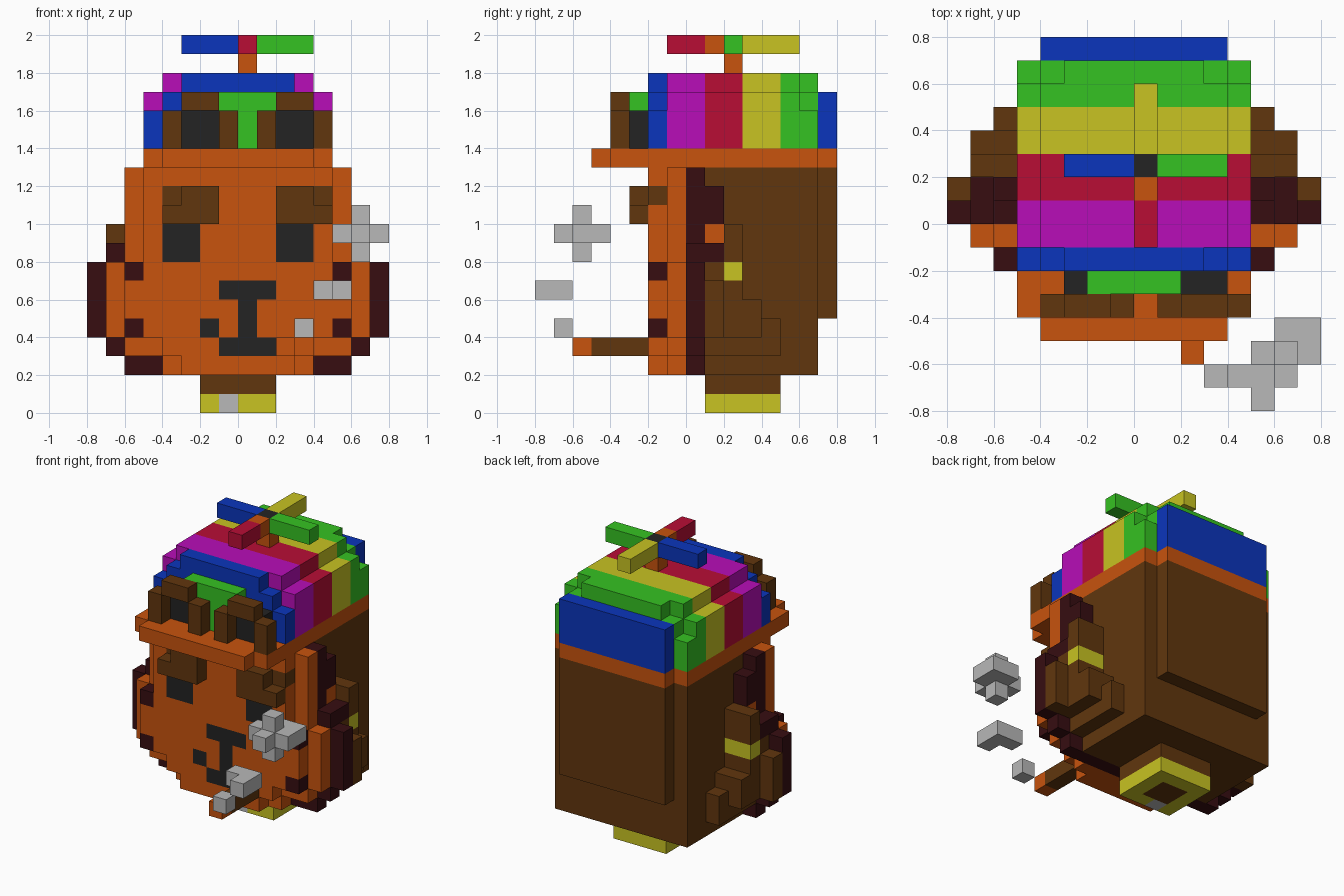
import bpy
import bmesh
from mathutils import Vector

default_cube = bpy.data.objects.get("Cube")
if default_cube:
    bpy.data.objects.remove(default_cube, do_unlink=True)

UNIT = 0.1  # edge length of one block

PALETTE = {
    "orange": "C8530D", "brown": "61360D", "maroon": "370D11", "black": "232323",
    "grey": "B8B8B8", "yellow": "C8C322", "blue": "0B35BC", "magenta": "B80DB8",
    "red": "B80D35", "green": "35C222",
}


def to_linear(code):
    channels = [int(code[i:i + 2], 16) / 255 for i in (0, 2, 4)]
    return [((c + 0.055) / 1.055) ** 2.4 if c > 0.04 else c / 12.92 for c in channels] + [1.0]


def make_material(name, code):
    material = bpy.data.materials.new(name)
    material.use_nodes = True
    colour = to_linear(code)
    material.diffuse_color = colour
    material.node_tree.nodes["Principled BSDF"].inputs["Base Color"].default_value = colour
    return material


materials = {name: make_material(name, code) for name, code in PALETTE.items()}
blocks = {}  # cell -> (part, colour); later boxes carve into earlier ones


def box(part, colour, xs, ys, zs):
    for x in range(*xs):
        for y in range(*ys):
            for z in range(*zs):
                blocks[x, y, z] = (part, colour)


def centred(part, colour, half, ys, zs):
    box(part, colour, (-half, half), ys, zs)


def mirrored(part, colour, xs, ys, zs):
    box("left_" + part, colour, xs, ys, zs)
    box("right_" + part, colour, (-xs[1], -xs[0]), ys, zs)


def stacked(part, colour, ys, bottom, rows):
    """Stack centred rows given as (top, half width)."""
    for top, half in rows:
        centred(part, colour, half, ys, (bottom, top))
        bottom = top


# Body with raised back panel
centred("body", "brown", 5, (1, 7), (2, 13))
centred("back_panel", "brown", 4, (7, 8), (5, 13))

# Foot with rim and sole
centred("foot", "brown", 2, (1, 5), (1, 2))
centred("foot_rim", "yellow", 2, (1, 5), (0, 1))
centred("foot_sole", "brown", 1, (2, 4), (0, 1))
box("foot_mark", "grey", (-1, 0), (1, 2), (0, 1))

# Layered face and the dark rim behind it
stacked("face", "orange", (-2, -1), 2, [(3, 3), (4, 4), (8, 6), (13, 5)])
stacked("face", "orange", (-1, 0), 2, [(3, 4), (4, 6), (8, 7), (13, 6)])
stacked("face_rim", "maroon", (0, 1), 2, [(3, 6), (4, 7), (8, 8), (9, 7), (13, 6)])
for bottom in (4, 7):
    mirrored("cheek_spot", "maroon", (5, 6), (-2, -1), (bottom, bottom + 1))

# Side tufts and hands
mirrored("ear", "maroon", (5, 6), (1, 2), (10, 12))
mirrored("ear", "orange", (5, 6), (1, 2), (9, 10))
mirrored("ear", "maroon", (5, 7), (1, 2), (8, 9))
mirrored("hand", "brown", (5, 6), (1, 5), (3, 5))
mirrored("hand", "brown", (5, 7), (1, 4), (4, 6))
mirrored("hand", "brown", (5, 8), (1, 2), (4, 7))
mirrored("hand", "brown", (5, 7), (1, 2), (7, 8))
mirrored("hand", "brown", (5, 7), (2, 3), (6, 10))
mirrored("hand_button", "yellow", (5, 7), (2, 3), (7, 8))

# Eyes, nose and mouth set into the face
FRONT = (-2, -1)
mirrored("eye", "black", (2, 4), FRONT, (8, 10))
box("nose", "black", (-1, 2), FRONT, (6, 7))
box("mouth", "black", (0, 1), FRONT, (4, 6))
box("mouth", "black", (-1, 2), FRONT, (3, 4))
box("mouth_corner", "black", (-2, -1), FRONT, (4, 5))

# Raised brows with a recessed outer corner
for part, start, corner in (("right_brow", -4, -4), ("left_brow", 2, 4)):
    box(part, "brown", (start, start + 3), (-3, -2), (10, 12))
    blocks.pop((corner, -3, 11))
    box(part, "brown", (corner, corner + 1), FRONT, (11, 12))

# Pipe
box("pipe_stem", "brown", (2, 3), (-5, -2), (3, 4))
box("pipe_tip", "orange", (2, 3), (-6, -5), (3, 4))

# Smoke puffs
box("small_puff", "grey", (3, 4), (-7, -6), (4, 5))
box("middle_puff", "grey", (4, 6), (-7, -6), (6, 7))
box("middle_puff", "grey", (5, 6), (-8, -7), (6, 7))
box("large_puff", "grey", (6, 7), (-6, -5), (8, 11))
box("large_puff", "grey", (5, 8), (-6, -5), (9, 10))
box("large_puff", "grey", (6, 7), (-7, -6), (9, 10))
box("large_puff", "grey", (6, 8), (-5, -4), (9, 10))

# Cap brim
centred("cap_brim", "orange", 5, (-4, 7), (13, 14))
centred("cap_brim", "orange", 4, (-5, 8), (13, 14))

# Striped cap crown, stepped at the ends
stacked("cap_crown", "blue", (-2, -1), 14, [(16, 5), (17, 4), (18, 3)])
for colour, ys in (("magenta", (-1, 1)), ("red", (1, 3)), ("yellow", (3, 5)), ("green", (5, 6))):
    stacked("cap_crown", colour, ys, 14, [(17, 5), (18, 4)])
stacked("cap_crown", "green", (6, 7), 14, [(16, 5), (17, 4), (18, 3)])
centred("cap_crown", "blue", 4, (7, 8), (14, 17))

# Goggles
for side, start in (("right", -4), ("left", 1)):
    end = start + 4
    for x in (start, end - 1):
        box(side + "_goggle_frame", "brown", (x, x + 1), (-4, -3), (14, 16))
    box(side + "_goggle_frame", "brown", (start + 1, end - 1), (-4, -3), (16, 17))
    box(side + "_goggle_lens", "black", (start + 1, end - 1), (-3, -2), (14, 16))
centred("goggle_strap", "green", 2, (-3, -2), (16, 17))
box("goggle_bridge", "green", (0, 1), (-3, -2), (14, 16))

# Propeller
TOP = (19, 20)
box("propeller_post", "orange", (0, 1), (2, 3), (18, 19))
box("propeller_hub", "black", (0, 1), (2, 3), TOP)
box("right_blade", "blue", (-3, 0), (2, 3), TOP)
box("left_blade", "green", (1, 4), (2, 3), TOP)
box("front_blade", "red", (0, 1), (-1, 1), TOP)
box("front_blade", "orange", (0, 1), (1, 2), TOP)
box("rear_blade", "yellow", (0, 1), (3, 6), TOP)


def build_part(part):
    """Make one mesh from the exposed block faces of a part."""
    mesh = bpy.data.meshes.new(part)
    colours = sorted({colour for owner, colour in blocks.values() if owner == part})
    for colour in colours:
        mesh.materials.append(materials[colour])
    bm = bmesh.new()
    for cell, (owner, colour) in blocks.items():
        if owner != part:
            continue
        centre = Vector(cell) + Vector((0.5, 0.5, 0.5))
        for axis in range(3):
            for sign in (-1, 1):
                normal = Vector((0, 0, 0))
                normal[axis] = sign
                neighbour = tuple(int(c + n) for c, n in zip(cell, normal))
                if neighbour in blocks:
                    continue
                u = Vector((0, 0, 0))
                u[(axis + 1) % 3] = 1
                v = normal.cross(u)
                corners = [u + v, v - u, -u - v, u - v]
                verts = [bm.verts.new((centre + (normal + c) / 2) * UNIT) for c in corners]
                bm.faces.new(verts).material_index = colours.index(colour)
    # Weld the blocks and merge flat regions of one colour
    bmesh.ops.remove_doubles(bm, verts=bm.verts, dist=UNIT / 100)
    bmesh.ops.dissolve_limit(bm, angle_limit=0.01, verts=bm.verts, edges=bm.edges,
                             delimit={"MATERIAL"})
    bm.to_mesh(mesh)
    bm.free()
    bpy.context.collection.objects.link(bpy.data.objects.new(part, mesh))


for part_name in sorted({owner for owner, colour in blocks.values()}):
    build_part(part_name)
